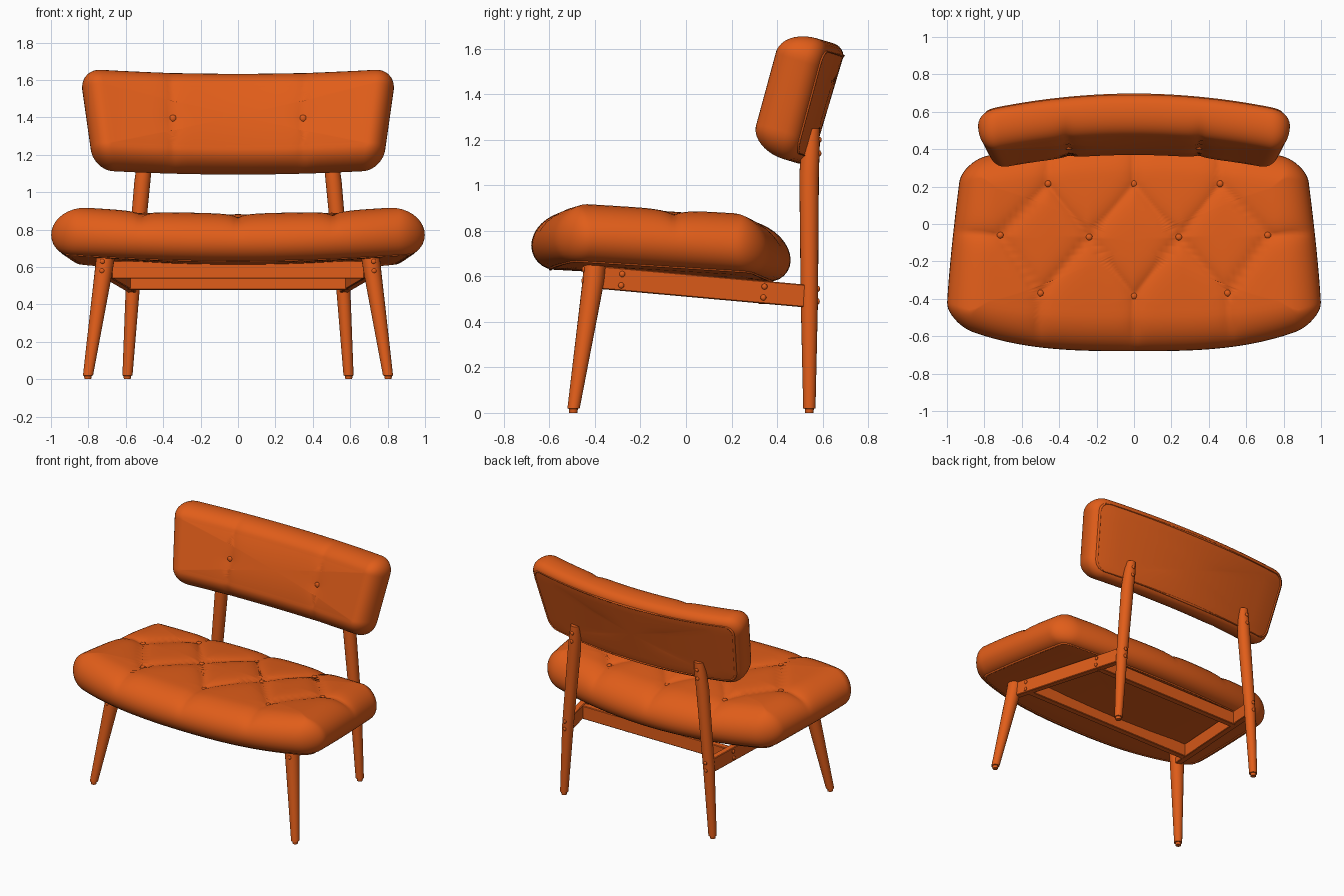
import bpy, bmesh
from math import sin, cos, pi, radians, exp
from mathutils import Vector
from mathutils.bvhtree import BVHTree

if "Cube" in bpy.data.objects:
    bpy.data.objects.remove(bpy.data.objects["Cube"])

mat = bpy.data.materials.new("orange")
mat.diffuse_color = (0.75, 0.11, 0.01, 1)
mat.use_nodes = True
mat.node_tree.nodes["Principled BSDF"].inputs["Base Color"].default_value = mat.diffuse_color


def finish(name, bm, angle=40):
    bmesh.ops.recalc_face_normals(bm, faces=bm.faces)
    me = bpy.data.meshes.new(name)
    bm.to_mesh(me)
    bm.free()
    ob = bpy.data.objects.new(name, me)
    bpy.context.collection.objects.link(ob)
    me.materials.append(mat)
    bpy.ops.object.select_all(action='DESELECT')
    ob.select_set(True)
    bpy.context.view_layer.objects.active = ob
    bpy.ops.object.shade_smooth_by_angle(angle=radians(angle))
    return ob


def outline(a, b, r, inset, nx=80, ny=44, k=10):
    """Rounded rectangle with a constant number of points."""
    r2 = max(r - inset, 0.006)
    ca, cb = a - inset - r2, b - inset - r2
    arcs = []
    for q, (sx, sy) in enumerate([(1, 1), (-1, 1), (-1, -1), (1, -1)]):
        angs = [pi / 2 * (q + i / k) for i in range(k + 1)]
        arcs.append([Vector((sx * ca + r2 * cos(t), sy * cb + r2 * sin(t))) for t in angs])
    pts = []
    for q in range(4):
        pts += arcs[q]
        p, e, m = arcs[q][-1], arcs[(q + 1) % 4][0], (nx, ny)[q % 2]
        pts += [p.lerp(e, i / m) for i in range(1, m)]
    return pts


def seg_dist(p, a, b):
    d = b - a
    t = max(0, min(1, (p - a).dot(d) / d.length_squared))
    return (p - a - d * t).length


def cushion(name, size, low, high, dome, warp, key, seams, studs, depth, width):
    """Padded slab: flat base, rounded rim, domed face pulled in along its seams."""
    bm = bmesh.new()
    rings = []
    base = outline(*size, low[0])
    for s in (0.4, 0.8):
        rings.append(([p * s for p in base], 0, 0))
    for i in range(7):
        t = pi / 2 * (1 - i / 6)
        rings.append((outline(*size, low[0] * (1 - cos(t))), low[1] * (1 - sin(t)), 0))
    for i in range(1, 11):
        t = pi / 2 * i / 10
        rings.append((outline(*size, high[0] * (1 - cos(t))), low[1] + high[1] * sin(t), min(1, 1.3 * sin(t) ** 2)))
    top, h = rings[-1][0], low[1] + high[1]
    for i in range(1, 26):
        s = 1 - i / 26
        rings.append(([p * s for p in top], h + dome * (1 - s * s), 1))
    loops, fade = [], []
    for pts, z, f in rings:
        loops.append([bm.verts.new(warp(p.x, p.y, z)) for p in pts])
        fade += [f] * len(pts)
    n = len(base)
    for A, B in zip(loops, loops[1:]):
        for i in range(n):
            bm.faces.new((A[i], A[(i + 1) % n], B[(i + 1) % n], B[i]))
    for L, z, f in ((loops[0], 0, 0), (loops[-1], h + dome, 1)):
        c = bm.verts.new(warp(0, 0, z))
        fade.append(f)
        for i in range(n):
            bm.faces.new((L[i], L[(i + 1) % n], c))
    bmesh.ops.recalc_face_normals(bm, faces=bm.faces)
    bm.normal_update()
    segs = [(Vector(a), Vector(b)) for a, b in seams]
    moves = []
    for v, f in zip(bm.verts, fade):
        p = Vector(key(v.co))
        d = depth * exp(-min(seg_dist(p, a, b) for a, b in segs) / width)
        d += depth * 0.5 * exp(-min((p - Vector(s)).length for s in studs) / 0.05)
        moves.append(v.normal * -d * f)
    for v, m in zip(bm.verts, moves):
        v.co += m
    tree = BVHTree.FromBMesh(bm)
    finish(name, bm, 60)
    # piping cord around the base panel
    cu = bmesh.new()
    path = [warp(p.x, p.y, 0.004) for p in outline(*size, low[0] * 0.85, 30, 14, 5)]
    mid = sum(path, Vector()) / len(path)
    up = (warp(0, 0, 1) - warp(0, 0, 0)).normalized()
    loops = []
    for p in path:
        out = (p - mid).normalized()
        loops.append([cu.verts.new(p + 0.009 * (out * cos(t) + up * sin(t))) for t in (i * pi / 3 for i in range(6))])
    for j in range(len(loops)):
        A, B = loops[j], loops[(j + 1) % len(loops)]
        for i in range(6):
            cu.faces.new((A[i], A[(i + 1) % 6], B[(i + 1) % 6], B[i]))
    finish(name + "_piping", cu, 80)
    return tree


def stud(name, loc, r, axis):
    bm = bmesh.new()
    bmesh.ops.create_uvsphere(bm, u_segments=14, v_segments=8, radius=r)
    s = [1, 1, 1]
    s[axis] = 0.6
    bmesh.ops.scale(bm, vec=s, verts=bm.verts)
    bmesh.ops.translate(bm, vec=loc, verts=bm.verts)
    finish(name, bm, 60)


def leg(name, stations, sx, n=20):
    bm = bmesh.new()
    loops = [[bm.verts.new((sx * x + r * cos(2 * pi * i / n), y + r * sin(2 * pi * i / n), z))
              for i in range(n)] for x, y, z, r in stations]
    for A, B in zip(loops, loops[1:]):
        for i in range(n):
            bm.faces.new((A[i], A[(i + 1) % n], B[(i + 1) % n], B[i]))
    bm.faces.new(loops[0])
    bm.faces.new(loops[-1])
    finish(name, bm)


def beam(name, p, q, thick, height):
    """Upright board between two points."""
    p, q = Vector(p), Vector(q)
    side = (q - p).cross(Vector((0, 0, 1))).normalized() * thick / 2
    up = Vector((0, 0, height / 2))
    bm = bmesh.new()
    a, b = [[bm.verts.new(c + side * i + up * j) for i, j in ((-1, -1), (1, -1), (1, 1), (-1, 1))] for c in (p, q)]
    bm.faces.new(a)
    bm.faces.new(b)
    for i in range(4):
        bm.faces.new((a[i], a[(i + 1) % 4], b[(i + 1) % 4], b[i]))
    bmesh.ops.bevel(bm, geom=bm.edges[:], offset=0.004, segments=1, affect='EDGES')
    finish(name, bm, 30)


# Seat
def seat_warp(u, v, h):
    y, t = v - 0.11, v / 0.57
    y += 0.16 * abs(u) ** 3 * -t if t < 0 else -0.13 * u * u * t
    x = u * (1 - 0.11 * max(0, y + 0.45) ** 1.3)
    return Vector((x, y, 0.597 - 0.055 * y + 0.05 * x * x + h))


seams, studs = [((0, -0.385), (0, -0.75)), ((0, 0.215), (0, 0.6))], [(0, 0.215), (0, -0.385)]
for s in (1, -1):
    A, B, C, D = (s * 0.46, 0.215), (s * 0.715, -0.06), (s * 0.24, -0.07), (s * 0.5, -0.37)
    seams += [(A, B), (A, C), (D, B), (D, C), ((0, 0.215), C), ((0, -0.385), C),
              (D, (s * 0.52, -0.75)), (B, (s * 1.05, -0.03)), (A, (s * 0.45, 0.6))]
    studs += [A, B, C, D]
tree = cushion("seat", (1.0, 0.57, 0.14), (0.1, 0.1), (0.22, 0.165), 0.012, seat_warp,
               lambda c: (c.x, c.y), seams, studs, 0.022, 0.04)
for x, y in studs:
    stud("seat_button", tree.ray_cast(Vector((x, y, 2)), Vector((0, 0, -1)))[0], 0.018, 2)


# Backrest
def back_warp(u, v, h):
    x = u * (1 + 0.17 * v)
    w = 0.11 - h - 0.09 * (x / 0.8) ** 2
    return Vector((x, 0.52 + v * sin(0.29) + w * cos(0.29), 1.375 + v * cos(0.29) - w * sin(0.29)))


seams, studs = [], [(0.348, 1.395), (-0.348, 1.395)]
for s in (1, -1):
    seams += [((s * 0.345, 1.0), (s * 0.348, 1.395)), ((s * 0.348, 1.395), (s * 0.362, 1.75))]
tree = cushion("backrest", (0.81, 0.275, 0.11), (0.05, 0.06), (0.11, 0.155), 0.015, back_warp,
               lambda c: (c.x, c.z), seams, studs, 0.014, 0.035)
for x, z in studs:
    stud("backrest_button", tree.ray_cast(Vector((x, -2, z)), Vector((0, 1, 0)))[0], 0.019, 1)

# Legs, side rails and bolts
for s in (1, -1):
    leg("front_leg", [(0.803, -0.495, 0, 0.018), (0.803, -0.495, 0.018, 0.02), (0.802, -0.494, 0.02, 0.027),
                      (0.718, -0.407, 0.58, 0.048), (0.708, -0.4, 0.655, 0.05)], s)
    leg("rear_leg", [(0.592, 0.542, 0, 0.018), (0.592, 0.542, 0.018, 0.02), (0.591, 0.542, 0.02, 0.027),
                     (0.562, 0.542, 0.5, 0.038), (0.512, 0.541, 1.05, 0.043), (0.498, 0.548, 1.18, 0.04),
                     (0.492, 0.555, 1.25, 0.032)], s)
    beam("side_rail", (s * 0.705, -0.38, 0.595), (s * 0.565, 0.53, 0.513), 0.045, 0.1)
    for x, y, z in [(0.715, -0.28, 0.61), (0.715, -0.285, 0.56), (0.62, 0.345, 0.555), (0.62, 0.34, 0.507)]:
        stud("rail_bolt", (s * x, y, z), 0.013, 0)
    for x, y, z in [(0.725, -0.45, 0.63), (0.727, -0.452, 0.58), (0.56, 0.581, 0.545), (0.563, 0.58, 0.49),
                    (0.502, 0.587, 1.14), (0.497, 0.588, 1.2)]:
        stud("leg_bolt", (s * x, y, z), 0.013, 1)

# Cross rails under the seat
beam("front_cross_rail", (-0.68, -0.28, 0.585), (0.68, -0.28, 0.585), 0.045, 0.095)
beam("rear_cross_rail", (-0.59, 0.34, 0.525), (0.59, 0.34, 0.525), 0.045, 0.095)
